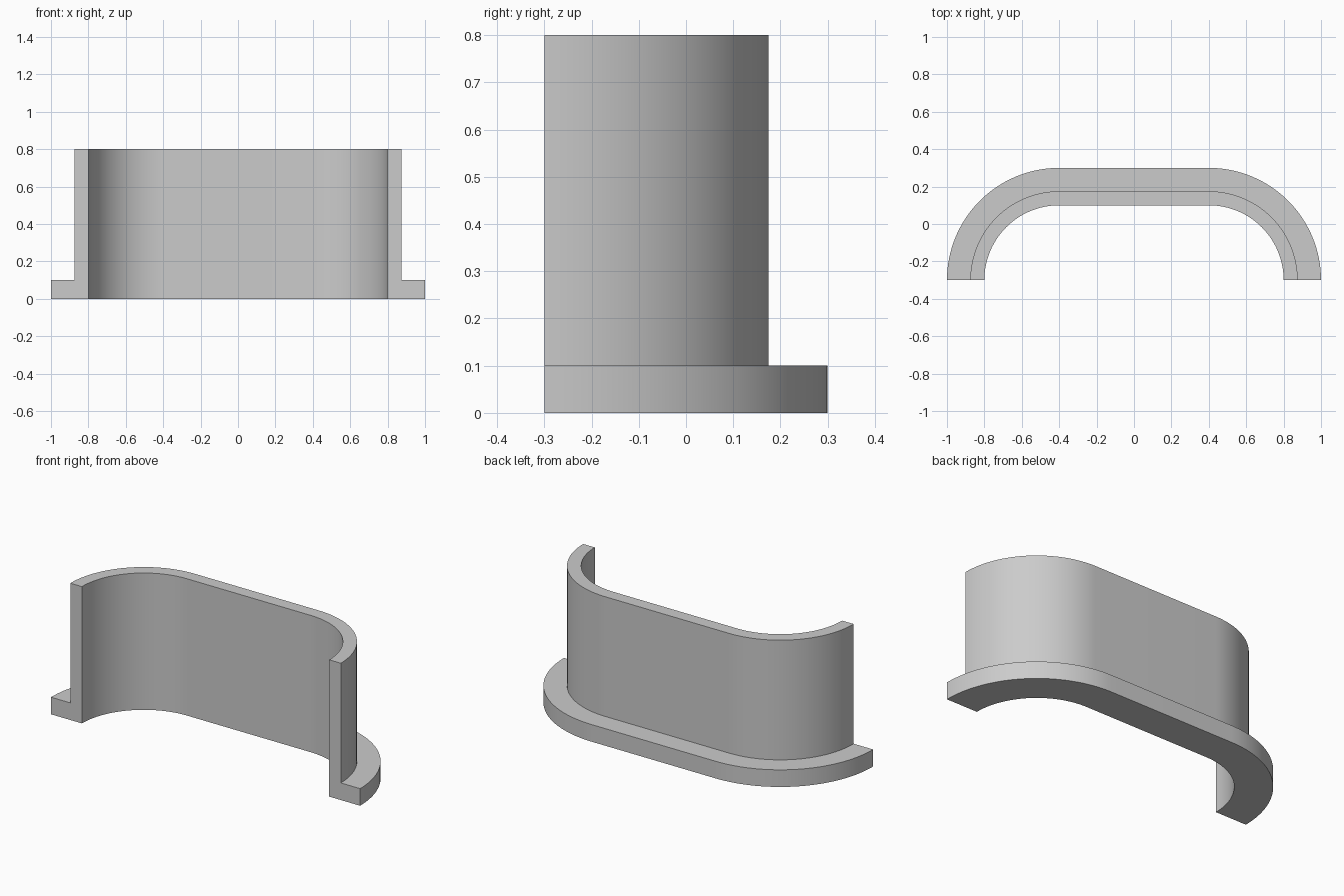
import bpy
import bmesh
import math

cube = bpy.data.objects.get("Cube")
if cube:
    bpy.data.objects.remove(cube, do_unlink=True)

HALF_STRAIGHT = 0.4    # arc centres sit at +/- this x
FRONT_Y = -0.3         # open front edge
ARC_STEPS = 32

# L-shaped section: (radius from arc centre, height)
INNER, WALL, FLANGE = 0.4, 0.475, 0.6
FLANGE_TOP, WALL_TOP = 0.1, 0.8
section = [(INNER, 0), (FLANGE, 0), (FLANGE, FLANGE_TOP),
           (WALL, FLANGE_TOP), (WALL, WALL_TOP), (INNER, WALL_TOP)]

# Plain grey material
grey = bpy.data.materials.new("light_grey")
grey.use_nodes = True
colour = (0.6, 0.6, 0.6, 1)
grey.diffuse_color = colour
grey.node_tree.nodes["Principled BSDF"].inputs["Base Color"].default_value = colour

# Stations: quarter arc, straight back, quarter arc
quarter = [math.pi / 2 * i / ARC_STEPS for i in range(ARC_STEPS + 1)]
stations = [(HALF_STRAIGHT, a) for a in quarter]
stations += [(-HALF_STRAIGHT, a + math.pi / 2) for a in quarter]

# Sweep the section along the path
bm = bmesh.new()
rings = [[bm.verts.new((cx + r * math.cos(a), FRONT_Y + r * math.sin(a), z))
          for r, z in section] for cx, a in stations]
for ring, following in zip(rings, rings[1:]):
    for i in range(len(section)):
        j = (i + 1) % len(section)
        bm.faces.new((ring[i], ring[j], following[j], following[i]))

# Flat front ends
bm.faces.new(rings[0])
bm.faces.new(rings[-1])
bmesh.ops.recalc_face_normals(bm, faces=bm.faces)

mesh = bpy.data.meshes.new("flanged_wall")
bm.to_mesh(mesh)
bm.free()
mesh.materials.append(grey)
wall = bpy.data.objects.new("flanged_wall", mesh)
bpy.context.collection.objects.link(wall)

# Smooth curves, sharp edges
bpy.ops.object.select_all(action="DESELECT")
wall.select_set(True)
bpy.context.view_layer.objects.active = wall
bpy.ops.object.shade_smooth_by_angle(angle=math.radians(30))
